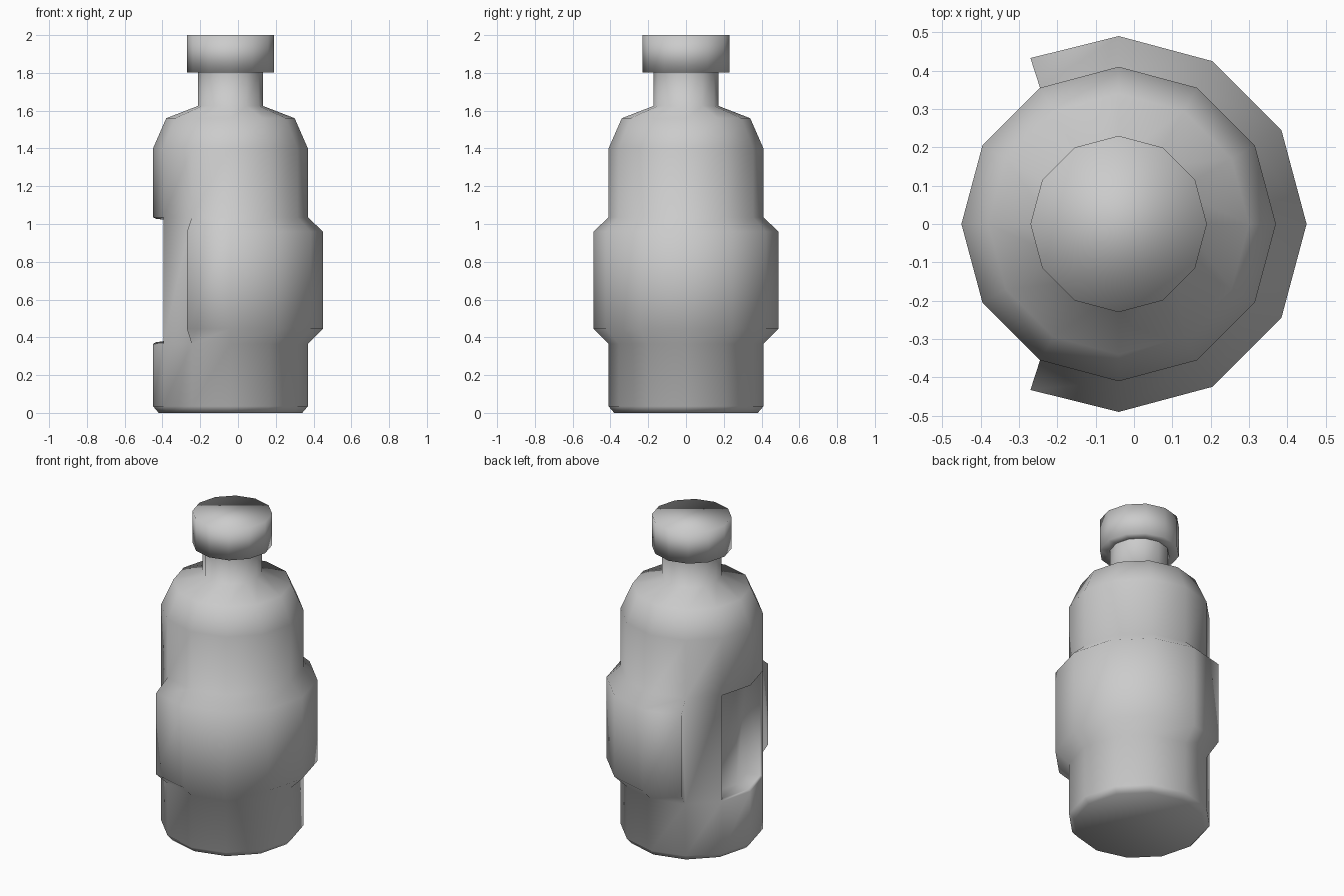
import bpy, bmesh
from math import sin, cos, pi, radians, degrees, atan2

if "Cube" in bpy.data.objects:
    bpy.data.objects.remove(bpy.data.objects["Cube"])

CX = -0.04
SIDES = 12
Z0, Z1 = 0.365, 1.035      # rows shared by the grip sleeve and the recess


def lathe(bm, profile, cap_bottom=False, cap_top=False):
    """Revolve (radius, z) points into a 12-sided skin around the origin."""
    rings = [[bm.verts.new((r * cos(2 * pi * i / SIDES), r * sin(2 * pi * i / SIDES), z))
              for i in range(SIDES)] for r, z in profile]
    for a, b in zip(rings, rings[1:]):
        for i in range(SIDES):
            j = (i + 1) % SIDES
            bm.faces.new((a[i], a[j], b[j], b[i]))
    if cap_bottom:
        bm.faces.new(rings[0][::-1])
    if cap_top:
        bm.faces.new(rings[-1])


def angle_from(co, centre):
    d = degrees(atan2(co.y, co.x)) - centre
    return (d + 180) % 360 - 180


def panel(bm, faces, centre, limit, r, z0, z1):
    """Inset a patch of wall and move it to a new radius, height and width."""
    bmesh.ops.inset_region(bm, faces=faces, thickness=0.004, use_even_offset=True)
    for v in {v for f in faces for v in f.verts}:
        step = round(angle_from(v.co, centre) / 30) * 30
        a = radians(centre + max(-limit, min(limit, step)))
        v.co = (r * cos(a), r * sin(a), z0 if v.co.z < 0.7 else z1)


def finish(bm, name):
    bmesh.ops.recalc_face_normals(bm, faces=bm.faces[:])
    for f in bm.faces:
        f.smooth = True
    me = bpy.data.meshes.new(name)
    bm.to_mesh(me)
    bm.free()
    ob = bpy.data.objects.new(name, me)
    ob.location.x = CX
    bpy.context.collection.objects.link(ob)
    return ob


# Bottle body with shoulder and neck
bm = bmesh.new()
lathe(bm, [(0.38, 0), (0.41, 0.035), (0.41, Z0), (0.41, Z1), (0.41, 1.40),
           (0.34, 1.56), (0.172, 1.625), (0.172, 1.803)], cap_bottom=True)


def wall(centre, half):
    out = []
    for f in bm.faces:
        c = f.calc_center_median()
        if abs(c.z - (Z0 + Z1) / 2) < 0.01 and abs(angle_from(c, centre)) < half:
            out.append(f)
    return out


sleeve, recess = wall(0, 120), wall(180, 30)

# Raised grip sleeve around the right side
panel(bm, sleeve, 0, 118, 0.49, 0.445, 0.96)

# Recessed window on the left side: small rim, then the sunken floor
panel(bm, recess, 180, 29.5, 0.395, 0.374, 1.028)
panel(bm, recess, 180, 29, 0.315, 0.385, 1.018)
finish(bm, "bottle_body")

# Cap
bm = bmesh.new()
lathe(bm, [(0.172, 1.803), (0.23, 1.803), (0.23, 2.0)], cap_top=True)
finish(bm, "bottle_cap")
